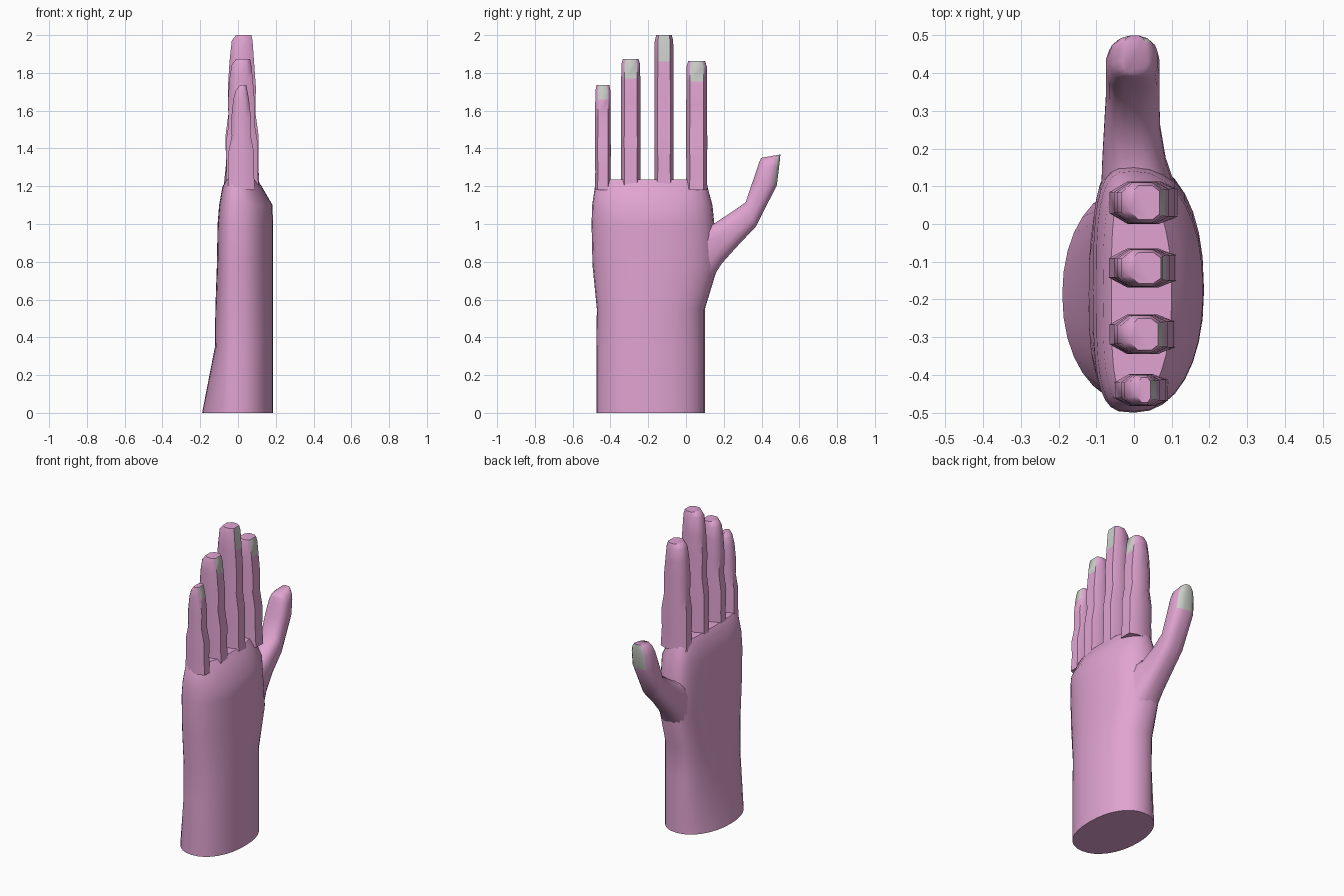
import bpy, bmesh, math
from mathutils import Vector

if "Cube" in bpy.data.objects:
    bpy.data.objects.remove(bpy.data.objects["Cube"])


def material(name, rgb):
    m = bpy.data.materials.new(name)
    m.diffuse_color = (*rgb, 1)
    m.use_nodes = True
    m.node_tree.nodes["Principled BSDF"].inputs["Base Color"].default_value = m.diffuse_color
    return m


PINK = material("pink skin", (0.75, 0.37, 0.64))
GREY = material("grey nail", (0.60, 0.62, 0.59))


def loft(name, rings, angle=50, nail=None):
    """Skin closed rings of points; nail(ring, side) picks the grey faces."""
    bm = bmesh.new()
    rows = [[bm.verts.new(p) for p in r] for r in rings]
    n = len(rows[0])
    for k in range(len(rows) - 1):
        for i in range(n):
            j = (i + 1) % n
            f = bm.faces.new((rows[k][i], rows[k][j], rows[k + 1][j], rows[k + 1][i]))
            if nail and nail(k, i):
                f.material_index = 1
    bm.faces.new(rows[0][::-1])
    bm.faces.new(rows[-1])
    bmesh.ops.recalc_face_normals(bm, faces=bm.faces)
    me = bpy.data.meshes.new(name)
    bm.to_mesh(me)
    bm.free()
    me.materials.append(PINK)
    me.materials.append(GREY)
    ob = bpy.data.objects.new(name, me)
    bpy.context.collection.objects.link(ob)
    bpy.ops.object.select_all(action='DESELECT')
    ob.select_set(True)
    bpy.context.view_layer.objects.active = ob
    bpy.ops.object.shade_smooth_by_angle(angle=math.radians(angle))
    return ob


def power(v, p):
    return math.copysign(abs(v) ** (2 / p), v)


# Wrist and palm: rounded section, flatter on the palm side (-x)
def palm_ring(z, y0, y1, x0, x1, flat, n=32):
    pts = []
    for i in range(n):
        a = 2 * math.pi * i / n
        c, s = math.cos(a), math.sin(a)
        p = 2.2 if c > 0 else flat
        x = power(c, p) * (x1 if c > 0 else -x0)
        pts.append(Vector((x, (y0 + y1) / 2 + power(s, p) * (y1 - y0) / 2, z)))
    return pts


loft("palm_and_wrist", [palm_ring(*r) for r in (
    (0.00, -0.475, 0.10, -0.19, 0.185, 2.1),
    (0.35, -0.475, 0.10, -0.122, 0.185, 2.8),
    (0.55, -0.472, 0.10, -0.12, 0.185, 3.0),
    (0.78, -0.495, 0.17, -0.112, 0.185, 3.2),
    (1.00, -0.50, 0.15, -0.108, 0.185, 3.4),
    (1.10, -0.497, 0.14, -0.10, 0.183, 3.4),
    (1.20, -0.482, 0.113, -0.082, 0.125, 3.4),
    (1.235, -0.465, 0.10, -0.06, 0.10, 3.4))])

# Fingers: eight-sided section with a flat back that carries the nail
SECTION = ((1, -.66), (1, .66), (.5, 1), (-.45, 1),
           (-1, .5), (-1, -.5), (-.45, -1), (.5, -1))


def finger(name, y0, y1, top, nail_z, base, tip):
    (b0, b1), (t0, t1) = base, tip
    span = nail_z - 1.18
    # height, palm-side x, back x, share of full width
    stations = [(1.18, b0, b1, 1.0)]
    for t, swell in ((.2, .0), (.42, .008), (.6, -.004), (.8, .004), (1, 0)):
        stations.append((1.18 + span * t, b0 + (t0 - b0) * t - swell,
                         b1 + (t1 - b1) * t + swell, 0.96 + abs(swell) * 5))
    stations.append((top - 0.03, t0 + .012, t1 - .008, 0.95))
    stations.append((top, t0 + .035, t1 - .014, 0.80))
    rings = [[Vector(((x0 + x1) / 2 + u * (x1 - x0) / 2,
                      (y0 + y1) / 2 + v * w * (y1 - y0) / 2, z))
              for u, v in SECTION] for z, x0, x1, w in stations]
    loft(name, rings, 55, lambda k, i: i == 0 and k >= 5)


finger("little_finger", -0.482, -0.398, 1.735, 1.66, (-.055, .09), (-.025, .058))
finger("ring_finger", -0.345, -0.24, 1.873, 1.77, (-.065, .11), (-.045, .078))
finger("middle_finger", -0.168, -0.065, 2.0, 1.86, (-.068, .113), (-.045, .085))
finger("index_finger", 0.0, 0.113, 1.862, 1.755, (-.065, .115), (-.045, .082))


# Thumb: rings run from the outer edge (+y) to the inner edge
def thumb_ring(outer, inner, x0, x1, n=16):
    o, q = Vector((0, *outer)), Vector((0, *inner))
    pts = []
    for i in range(n):
        a = 2 * math.pi * (i + .5) / n
        v = (1 + power(math.cos(a), 2.8)) / 2
        x = (x0 + x1) / 2 + power(math.sin(a), 2.8) * (x1 - x0) / 2
        pts.append(q.lerp(o, v) + Vector((x, 0, 0)))
    return pts


loft("thumb", [thumb_ring(*r) for r in (
    ((0.06, 0.58), (0.02, 1.02), -0.09, 0.13),
    ((0.19, 0.79), (0.15, 1.005), -0.085, 0.085),
    ((0.28, 0.89), (0.235, 1.06), -0.08, 0.07),
    ((0.37, 0.985), (0.315, 1.115), -0.075, 0.068),
    ((0.482, 1.205), (0.352, 1.225), -0.075, 0.068),
    ((0.494, 1.305), (0.378, 1.30), -0.066, 0.064),
    ((0.499, 1.345), (0.388, 1.33), -0.054, 0.054),
    ((0.50, 1.368), (0.397, 1.35), -0.03, 0.034))],
    55, lambda k, i: k >= 4 and i in (0, 1, 14, 15))
